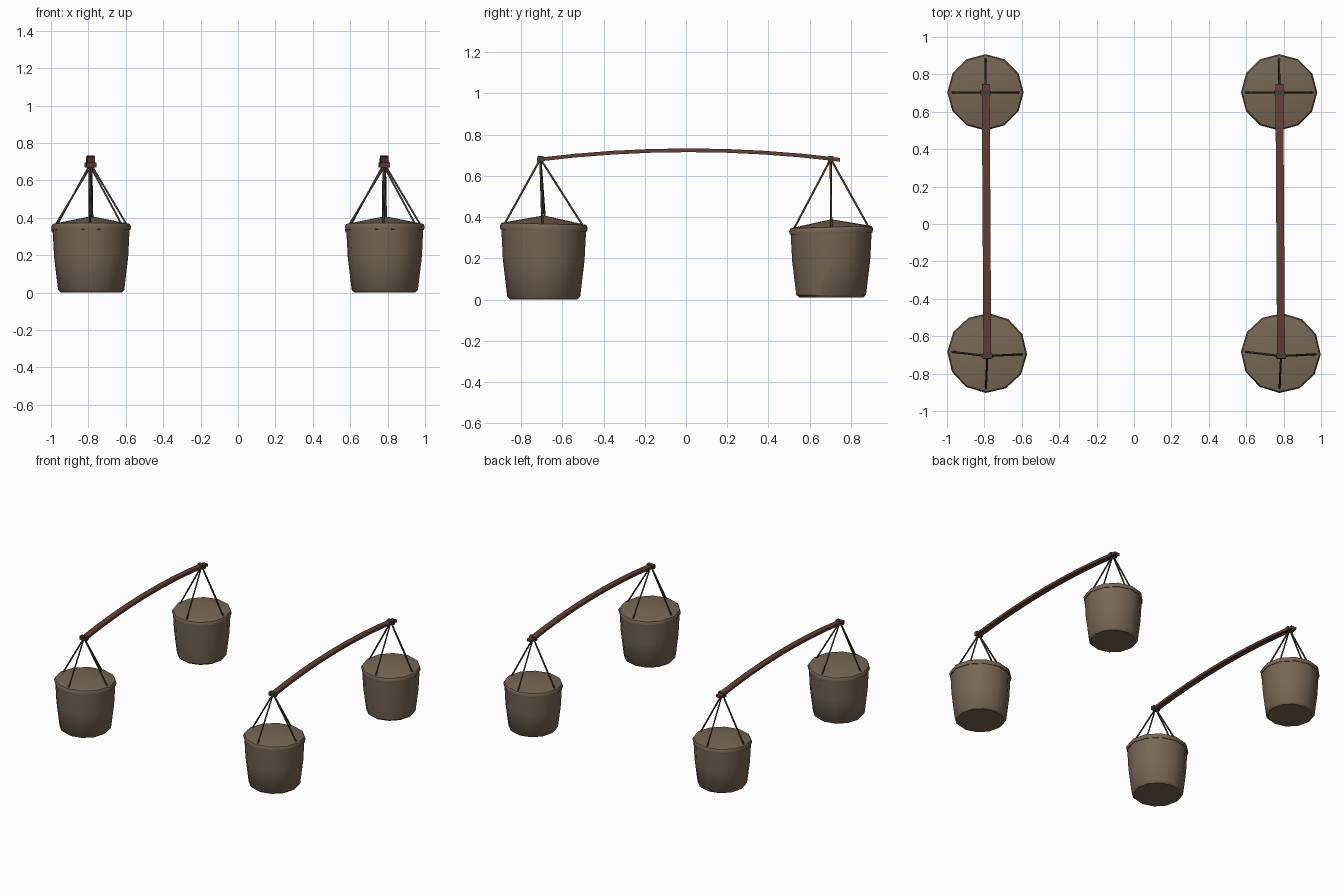
import bpy, bmesh, math
from mathutils import Vector

if "Cube" in bpy.data.objects:
    bpy.data.objects.remove(bpy.data.objects["Cube"])

def material(name, rgb):
    m = bpy.data.materials.new(name)
    m.diffuse_color = (*rgb, 1)
    m.use_nodes = True
    m.node_tree.nodes["Principled BSDF"].inputs["Base Color"].default_value = m.diffuse_color
    return m

WICKER = material("wicker brown", (0.185, 0.135, 0.088))
WOOD = material("red brown wood", (0.125, 0.047, 0.034))
ROPE = material("dark rope", (0.062, 0.050, 0.036))

def finish(bm, name, mat, angle=None):
    bmesh.ops.recalc_face_normals(bm, faces=bm.faces)
    me = bpy.data.meshes.new(name)
    bm.to_mesh(me)
    bm.free()
    me.materials.append(mat)
    ob = bpy.data.objects.new(name, me)
    bpy.context.collection.objects.link(ob)
    if angle:
        bpy.ops.object.select_all(action='DESELECT')
        ob.select_set(True)
        bpy.context.view_layer.objects.active = ob
        bpy.ops.object.shade_smooth_by_angle(angle=math.radians(angle))
    return ob

def lathe(name, profile, place, mat, sides=12):
    """Revolve (radius, z) points; a radius of 0 closes the shape."""
    bm = bmesh.new()
    rings = []
    for r, z in profile:
        n = 1 if r == 0 else sides
        rings.append([bm.verts.new(place(r * math.cos(math.tau * i / sides),
                                         r * math.sin(math.tau * i / sides), z))
                      for i in range(n)])
    for a, b in zip(rings, rings[1:]):
        for i in range(sides):
            j = (i + 1) % sides
            quad = [a[i % len(a)], a[j % len(a)], b[j % len(b)], b[i % len(b)]]
            bm.faces.new(list(dict.fromkeys(quad)))
    return finish(bm, name, mat, 40)

def sweep(name, path, section, mat, angle=None):
    """Sweep a (side, up) section along a path."""
    bm = bmesh.new()
    path = [Vector(p) for p in path]
    rings = []
    for i, p in enumerate(path):
        t = (path[min(i + 1, len(path) - 1)] - path[max(i - 1, 0)]).normalized()
        side = t.cross(Vector((0, 0, 1))).normalized()
        up = side.cross(t)
        rings.append([bm.verts.new(p + side * a + up * b) for a, b in section])
    n = len(section)
    for a, b in zip(rings, rings[1:]):
        for i in range(n):
            bm.faces.new([a[i], a[(i + 1) % n], b[(i + 1) % n], b[i]])
    bm.faces.new(rings[0])
    bm.faces.new(rings[-1])
    return finish(bm, name, mat, angle)

BODY = [(0, 0), (0.162, 0), (0.177, 0.014), (0.198, 0.19), (0.206, 0.345)]
LID = [(0.200, 0.334), (0.210, 0.334), (0.2135, 0.352), (0.206, 0.367), (0, 0.408)]
CORD = [(0.0055 * math.cos(math.tau * i / 6), 0.0055 * math.sin(math.tau * i / 6)) for i in range(6)]

def basket(name, centre, hook, scale, height, base, tilt, turn):
    c, s = math.cos(turn), math.sin(turn)

    def place(x, y, z):
        x, y = (x * c - y * s) * scale, (x * s + y * c) * scale
        return Vector((centre[0] + x, centre[1] + y,
                       base + z * height + tilt * y * z / 0.37))

    lathe(name + "_body", BODY, place, WICKER)
    lathe(name + "_lid", LID, place, WICKER)
    # four cords from the pole down to the lid
    for k, (dx, dy) in enumerate([(1, 0), (0, 1), (-1, 0), (0, -1)]):
        end = place(dx * 0.187, dy * 0.187, 0.368)
        sweep(f"{name}_cord_{k}", [hook, end], CORD, ROPE, 70)
    # lashing wrapped round the pole
    w, h = 0.027, 0.014
    y = Vector((0, 0.014, 0))
    sweep(name + "_lashing", [Vector(hook) - y, Vector(hook) + y],
          [(-w, -h), (w, -h), (w, h), (-w, h)], ROPE)

for label, cx in (("left", -0.785), ("right", 0.785)):
    basket(label + "_front_basket", (cx, -0.69), (cx + 0.001, -0.706, 0.682),
           1.0, 1.0, 0.0, -0.025, math.radians(-2))
    basket(label + "_back_basket", (cx - 0.009, 0.704), (cx - 0.008, 0.702, 0.682),
           0.955, 0.93, 0.01, 0.03, 0)
    # arched carrying pole
    path = []
    for i in range(9):
        t = i / 8
        y = -0.722 + 1.469 * t
        path.append((cx + 0.001 - 0.009 * t, y, 0.724 - 0.046 * (2 * t - 1) ** 2))
    sweep(label + "_pole", path,
          [(-0.021, -0.009), (0.021, -0.009), (0.021, 0.009), (-0.021, 0.009)], WOOD)
